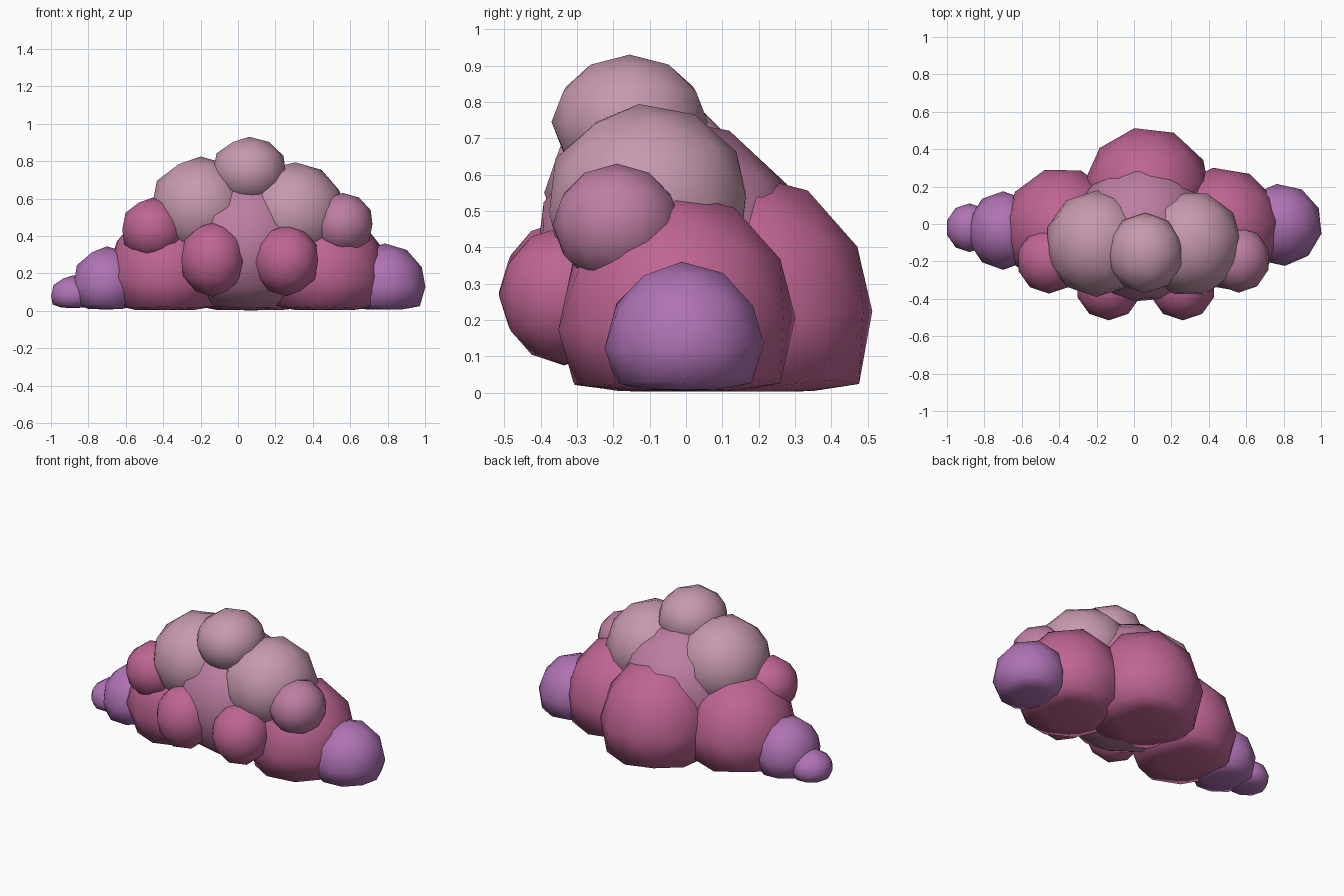
import bpy, bmesh, math
from mathutils import Euler

if "Cube" in bpy.data.objects:
    bpy.data.objects.remove(bpy.data.objects["Cube"])


def material(name, rgb):
    m = bpy.data.materials.new(name)
    m.diffuse_color = (*rgb, 1)
    m.use_nodes = True
    m.node_tree.nodes["Principled BSDF"].inputs["Base Color"].default_value = m.diffuse_color
    return m


PALE = material("pale_pink", (0.57, 0.32, 0.43))
MID = material("mid_pink", (0.51, 0.21, 0.36))
ROSE = material("rose", (0.52, 0.13, 0.29))
PURPLE = material("purple", (0.43, 0.17, 0.46))


def puff(name, centre, radii, mat, turn=0.0):
    """Low-poly ball whose underside is pressed nearly flat on the ground."""
    bm = bmesh.new()
    bmesh.ops.create_icosphere(bm, subdivisions=2, radius=1)
    rot = Euler((turn * 0.3, 0, turn)).to_matrix()
    for v in bm.verts:
        p = rot @ v.co
        x, y, z = (c + r * k for c, r, k in zip(centre, radii, p))
        if z < 0.04:
            z = 0.04 - 0.038 * (1 - math.exp((z - 0.04) / 0.06))
        v.co = (x, y, z)
    for f in bm.faces:
        f.smooth = True
    me = bpy.data.meshes.new(name)
    bm.to_mesh(me)
    bm.free()
    me.materials.append(mat)
    ob = bpy.data.objects.new(name, me)
    bpy.context.collection.objects.link(ob)
    return ob


# Large base masses
puff("core_puff", (0.04, -0.045, 0.35), (0.38, 0.385, 0.41), MID, 0.4)
puff("back_puff", (0.07, 0.17, 0.20), (0.345, 0.35, 0.405), ROSE, 0.2)
puff("left_base_puff", (-0.385, -0.025, 0.19), (0.315, 0.33, 0.365), ROSE, 0.3)
puff("right_base_puff", (0.47, -0.025, 0.19), (0.325, 0.33, 0.365), ROSE, 0.15)

# Purple ends
puff("left_end_puff", (-0.70, -0.035, 0.13), (0.19, 0.21, 0.215), PURPLE)
puff("left_tip_puff", (-0.88, -0.02, 0.08), (0.125, 0.13, 0.11), PURPLE)
puff("right_end_puff", (0.785, -0.005, 0.13), (0.222, 0.22, 0.23), PURPLE, 0.1)

# Pale upper puffs
puff("upper_left_puff", (-0.20, -0.105, 0.55), (0.275, 0.285, 0.275), PALE)
puff("upper_right_puff", (0.30, -0.105, 0.52), (0.28, 0.285, 0.275), PALE, 0.3)
puff("top_puff", (0.06, -0.155, 0.745), (0.205, 0.215, 0.185), PALE)

# Small puffs on the front
puff("left_side_puff", (-0.455, -0.195, 0.435), (0.172, 0.177, 0.17), ROSE)
puff("right_side_puff", (0.56, -0.19, 0.463), (0.167, 0.177, 0.167), MID)
puff("front_left_puff", (-0.135, -0.335, 0.275), (0.177, 0.18, 0.20), ROSE)
puff("front_right_puff", (0.26, -0.335, 0.268), (0.177, 0.18, 0.19), ROSE)
